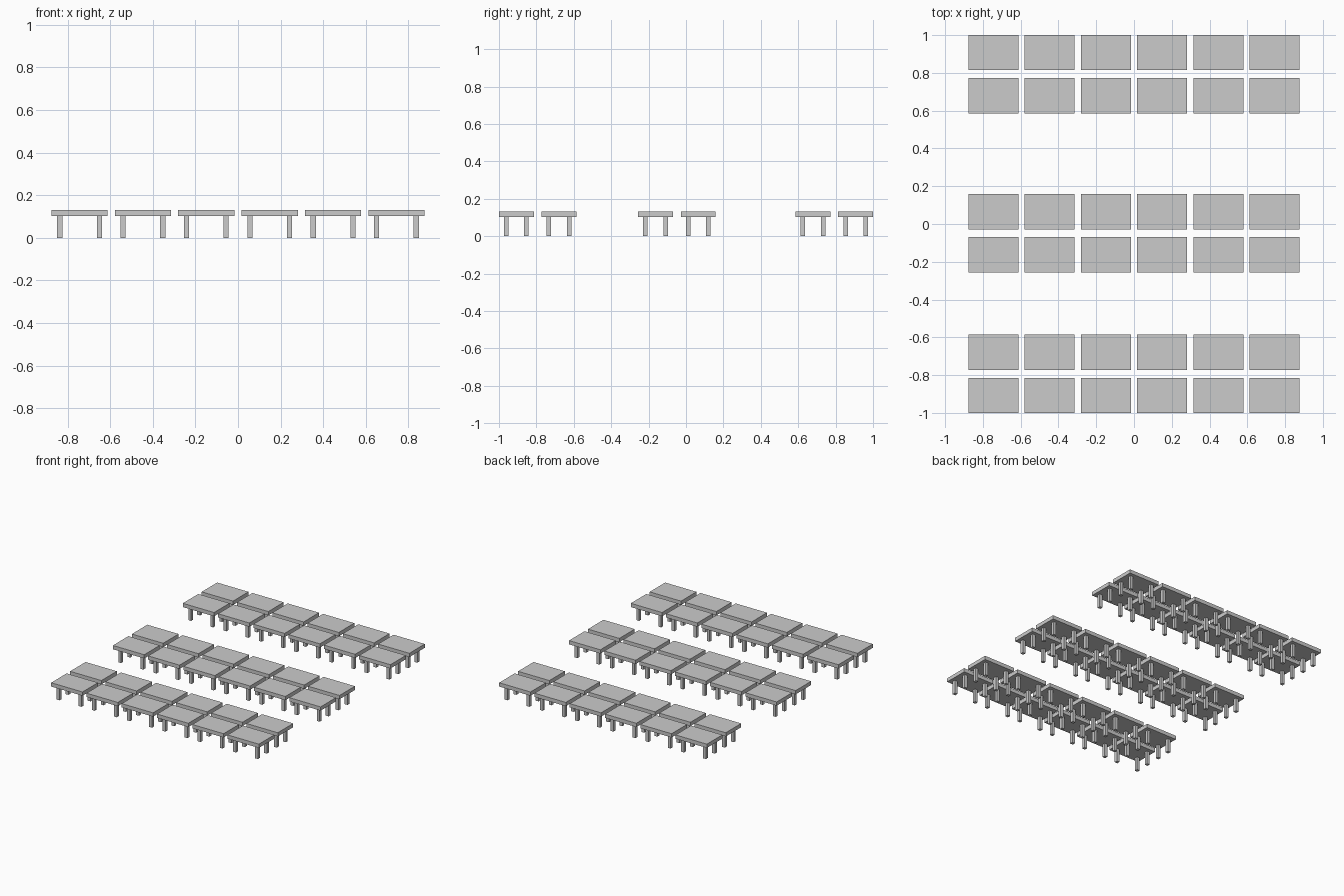
import bpy, bmesh
from mathutils import Matrix

if "Cube" in bpy.data.objects:
    bpy.data.objects.remove(bpy.data.objects["Cube"])

TOP_W, TOP_D = 0.264, 0.186       # table top size
Z_UNDER, Z_TOP = 0.102, 0.131     # underside and upper face
LEG = 0.024                       # square leg width
LEG_X, LEG_Y = 0.093, 0.054       # leg offsets from table centre
PITCH_X = 0.2976                  # spacing along a row
PAIR_Y = 0.114                    # offset of each table in a back-to-back pair
PAIR_CENTRES = (-0.793, -0.049, 0.793)


def add_box(bm, centre, size):
    m = Matrix.Translation(centre) @ Matrix.Diagonal((*size, 1))
    bmesh.ops.create_cube(bm, size=1, matrix=m)


def box_mesh(name, boxes):
    bm = bmesh.new()
    for centre, size in boxes:
        add_box(bm, centre, size)
    mesh = bpy.data.meshes.new(name)
    bm.to_mesh(mesh)
    bm.free()
    return mesh


# Shared meshes: one slab top and one set of four legs
top_mesh = box_mesh("table_top", [
    ((0, 0, (Z_UNDER + Z_TOP) / 2), (TOP_W, TOP_D, Z_TOP - Z_UNDER))])
leg_mesh = box_mesh("table_legs", [
    ((sx * LEG_X, sy * LEG_Y, Z_UNDER / 2), (LEG, LEG, Z_UNDER))
    for sx in (-1, 1) for sy in (-1, 1)])

# Three double rows of six tables
for row, yc in enumerate(PAIR_CENTRES, 1):
    for side, s in (("front", -1), ("back", 1)):
        for i in range(6):
            for part, mesh in (("top", top_mesh), ("legs", leg_mesh)):
                ob = bpy.data.objects.new(f"row{row}_{side}_table{i + 1}_{part}", mesh)
                ob.location = ((i - 2.5) * PITCH_X, yc + s * PAIR_Y, 0)
                bpy.context.collection.objects.link(ob)
